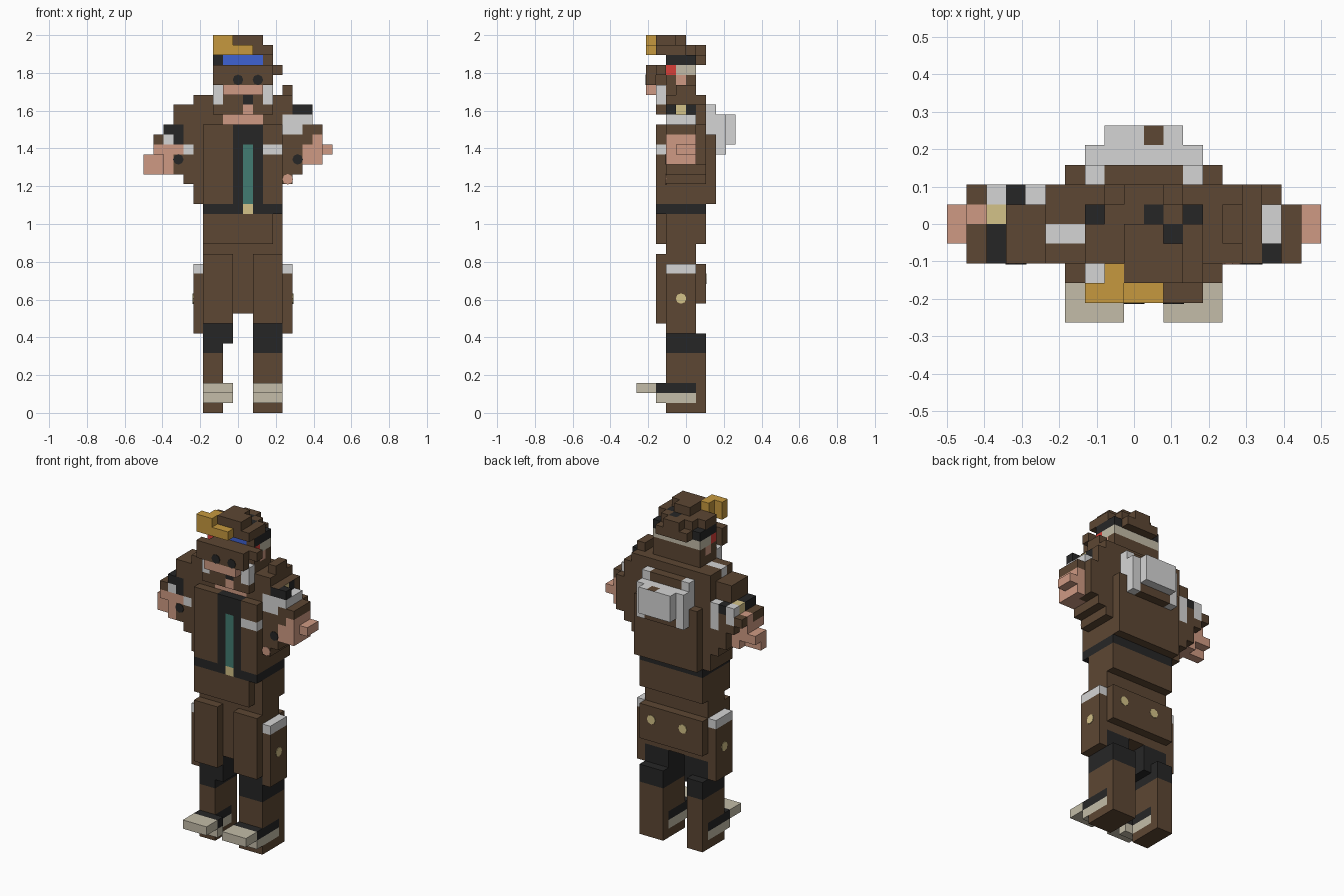
import bpy, bmesh
from mathutils import Vector

if "Cube" in bpy.data.objects:
    bpy.data.objects.remove(bpy.data.objects["Cube"])

U = 2 / 38                      # size of one block
ORIGIN = Vector((-9.5, -5, 0))  # grid corner, in blocks

# Colours (sRGB 0-255)
PALETTE = {
    "brown": (93, 71, 51), "black": (38, 38, 38), "grey": (213, 213, 213),
    "skin": (207, 154, 131), "gold": (198, 153, 62), "beige": (195, 188, 168),
    "brass": (212, 194, 136), "blue": (62, 98, 210), "teal": (66, 124, 114),
    "red": (215, 62, 56),
}


def linear(c):
    c /= 255
    return c / 12.92 if c <= 0.04045 else ((c + 0.055) / 1.055) ** 2.4


MATS = {}
for name, rgb in PALETTE.items():
    m = bpy.data.materials.new(name)
    m.use_nodes = True
    m.diffuse_color = (*map(linear, rgb), 1)
    bsdf = m.node_tree.nodes["Principled BSDF"]
    bsdf.inputs["Base Color"].default_value = m.diffuse_color
    bsdf.inputs["Roughness"].default_value = 0.9
    MATS[name] = m

cells = {}
painted = {}  # single block sides with their own colour


def box(part, colour, x0, x1, y0, y1, z0, z1):
    """Fill a box of blocks; later boxes repaint earlier ones."""
    for x in range(x0, x1):
        for y in range(y0, y1):
            for z in range(z0, z1):
                cells[x, y, z] = (part, colour)


# Legs and shoes
for side, x0, x1 in (("right", 6, 8), ("left", 11, 14)):
    leg, shoe = side + "_leg", side + "_shoe"
    box(leg, "brown", x0, x1, 3, 7, 0, 6)
    box(leg, "black", x0, x1, 3, 7, 6, 8)
    box(leg, "black", x0, x1, 3, 6, 8, 10)
    toe = x0 + 3
    box(shoe, "beige", x0, x1, 2, 6, 1, 2)
    box(shoe, "beige", x0, toe, 2, 3, 1, 2)
    box(shoe, "black", x0, x1, 2, 6, 2, 3)
    box(shoe, "beige", x0, toe, 0, 2, 2, 3)
    box(shoe, "black", x0, toe, 2, 3, 2, 3)
box("right_leg", "black", 8, 9, 3, 6, 7, 10)

# Coat skirt: core, front flaps, back flap, side pockets
box("coat_skirt", "brown", 6, 14, 3, 6, 10, 16)
for x0 in (6, 11):
    box("front_flaps", "brown", x0, x0 + 3, 2, 3, 9, 16)
box("back_flap", "brown", 6, 14, 6, 7, 11, 15)
for x in (5, 14):
    box("side_pockets", "brown", x, x + 1, 3, 6, 8, 14)
    box("side_pockets", "grey", x, x + 1, 3, 6, 14, 15)

# Waist and belt
box("waist", "brown", 6, 14, 3, 6, 16, 17)
box("waist", "brown", 6, 14, 3, 7, 17, 20)
box("waist", "brown", 6, 13, 2, 3, 17, 20)
box("belt", "black", 6, 14, 2, 7, 20, 21)
box("belt", "brass", 10, 11, 2, 3, 20, 21)

# Jacket, shirt and tie
box("jacket", "brown", 5, 14, 3, 7, 21, 30)
box("jacket", "brown", 14, 15, 3, 7, 23, 30)
box("jacket", "brown", 6, 14, 7, 8, 21, 28)
box("jacket", "brown", 8, 12, 7, 8, 28, 30)
box("jacket", "brown", 6, 9, 2, 3, 21, 29)
box("jacket", "brown", 12, 14, 2, 3, 21, 29)
box("jacket", "grey", 12, 14, 2, 3, 26, 27)
box("shirt", "black", 9, 12, 2, 3, 21, 29)
box("tie", "teal", 10, 11, 2, 3, 21, 27)

# Shoulders
box("shoulders", "brown", 5, 15, 3, 7, 30, 32)
box("shoulders", "brown", 8, 12, 7, 8, 30, 31)
box("shoulders", "brown", 14, 15, 4, 6, 32, 33)
box("shoulders", "grey", 5, 7, 4, 5, 31, 32)

# Right arm and hand
box("right_arm", "brown", 4, 5, 3, 7, 23, 29)
box("right_arm", "brown", 3, 4, 3, 7, 24, 29)
box("right_arm", "brown", 3, 5, 3, 6, 29, 31)
box("right_arm", "brown", 2, 3, 3, 7, 26, 29)
box("right_arm", "brown", 1, 2, 3, 7, 27, 28)
box("right_arm", "black", 2, 4, 3, 4, 28, 29)
box("right_arm", "black", 2, 3, 4, 5, 28, 29)
box("right_arm", "black", 3, 4, 3, 4, 27, 28)
box("right_arm", "grey", 2, 3, 3, 4, 27, 28)
box("right_arm", "grey", 4, 5, 3, 4, 26, 27)
box("right_arm", "brass", 2, 3, 5, 6, 28, 29)
box("right_arm", "grey", 2, 3, 6, 7, 27, 29)
box("right_arm", "black", 3, 4, 6, 7, 28, 29)
box("right_arm", "grey", 4, 5, 6, 7, 26, 29)
box("right_hand", "skin", 0, 2, 4, 6, 25, 26)
box("right_hand", "skin", 0, 2, 4, 5, 24, 25)
box("right_hand", "skin", 2, 3, 3, 6, 24, 26)
box("right_hand", "skin", 1, 3, 3, 6, 26, 27)
box("right_hand", "skin", 1, 2, 5, 6, 27, 28)
painted[(3, 3, 26), 1, 0] = "skin"

# Left arm and hand
box("left_arm", "brown", 15, 16, 3, 7, 24, 31)
box("left_arm", "brown", 16, 17, 3, 7, 25, 29)
box("left_arm", "brown", 17, 18, 3, 6, 28, 29)
box("left_arm", "grey", 14, 17, 3, 4, 29, 30)
box("left_arm", "grey", 16, 17, 4, 6, 29, 30)
box("left_arm", "grey", 14, 16, 3, 4, 28, 29)
box("left_arm", "black", 16, 17, 3, 4, 30, 31)
painted[(15, 3, 30), 1, 0] = "black"
painted[(15, 4, 30), 0, 1] = "brass"
painted[(15, 5, 30), 0, 1] = "black"
box("left_hand", "skin", 16, 17, 3, 5, 25, 27)
box("left_hand", "skin", 17, 18, 3, 6, 25, 28)
box("left_hand", "skin", 18, 19, 4, 6, 26, 27)

# Hood hanging on the back
box("hood", "grey", 7, 13, 8, 9, 26, 30)
box("hood", "grey", 8, 12, 9, 10, 27, 30)
box("hood", "brown", 8, 12, 8, 9, 26, 27)
painted[(10, 9, 29), 2, 1] = "brown"
for x in (7, 12):
    box("hood", "grey", x, x + 1, 7, 8, 28, 30)
    box("hood", "grey", x, x + 1, 6, 8, 30, 31)

# Neck and head
box("neck", "skin", 8, 12, 3, 6, 29, 30)
box("head", "brown", 7, 13, 2, 6, 30, 32)
box("head", "brown", 8, 12, 2, 6, 32, 34)
box("head", "skin", 10, 11, 2, 3, 30, 31)
box("head", "black", 10, 11, 2, 3, 31, 32)
box("head", "skin", 8, 12, 1, 3, 32, 33)
for x in (7, 12):
    box("whiskers", "grey", x, x + 1, 2, 3, 31, 33)
    box("ears", "brown", x, x + 1, 3, 6, 32, 34)
    box("ears", "skin", x, x + 1, 4, 5, 33, 34)

# Brow mask
box("brow", "brown", 7, 13, 1, 2, 33, 35)

# Hat with coloured band and crest
box("hat_band", "beige", 7, 13, 4, 6, 34, 35)
box("hat_band", "red", 7, 13, 3, 4, 34, 35)
box("hat_band", "brown", 8, 14, 2, 3, 34, 35)
box("hat", "brown", 8, 12, 3, 7, 35, 36)
for x in (7, 12):
    box("hat", "black", x, x + 1, 3, 6, 35, 36)
painted[(12, 3, 35), 1, 0] = "brown"
box("hat", "blue", 8, 12, 3, 4, 35, 36)
box("hat", "brown", 8, 12, 3, 6, 36, 37)
box("hat", "brown", 9, 11, 6, 7, 36, 37)
box("hat", "brown", 12, 13, 3, 5, 36, 37)
box("hat", "brown", 7, 8, 3, 5, 36, 37)
box("hat", "brown", 9, 13, 2, 3, 36, 37)
box("hat", "brown", 9, 12, 2, 4, 37, 38)
box("hat", "brown", 9, 11, 4, 5, 37, 38)
painted[(11, 4, 36), 2, 1] = "black"
painted[(10, 5, 36), 2, 1] = "black"
box("crest", "gold", 7, 11, 1, 2, 36, 37)
box("crest", "gold", 7, 9, 1, 2, 37, 38)
box("crest", "gold", 8, 9, 2, 3, 36, 38)


def build(part):
    """Skin the exposed sides of a part's blocks and merge flat regions."""
    own = {c: v[1] for c, v in cells.items() if v[0] == part}
    colours = sorted(set(own.values())
                     | {v for k, v in painted.items() if k[0] in own})
    bm = bmesh.new()
    for c, colour in own.items():
        for axis in range(3):
            for sign in (0, 1):
                n = list(c)
                n[axis] += 2 * sign - 1
                if tuple(n) in cells:
                    continue
                a, b = (axis + 1) % 3, (axis + 2) % 3
                ring = []
                for da, db in ((0, 0), (1, 0), (1, 1), (0, 1)):
                    p = Vector(c)
                    p[axis] += sign
                    p[a] += da
                    p[b] += db
                    ring.append(bm.verts.new((p + ORIGIN) * U))
                f = bm.faces.new(ring if sign else ring[::-1])
                shade = painted.get((c, axis, sign), colour)
                f.material_index = colours.index(shade)
    bmesh.ops.remove_doubles(bm, verts=bm.verts, dist=U / 100)
    bmesh.ops.dissolve_limit(bm, angle_limit=0.01, verts=bm.verts,
                             edges=bm.edges, delimit={"MATERIAL"})
    finish(part, bm, colours)


def finish(name, bm, colours):
    mesh = bpy.data.meshes.new(name)
    bm.to_mesh(mesh)
    bm.free()
    for colour in colours:
        mesh.materials.append(MATS[colour])
    bpy.context.collection.objects.link(bpy.data.objects.new(name, mesh))


def disc(name, colour, x, y, z, normal):
    """Thin eight-sided plate on the side of a block."""
    bm = bmesh.new()
    n = Vector(normal)
    turn = n.to_track_quat("Z", "Y").to_matrix().to_4x4()
    bmesh.ops.create_cone(bm, cap_ends=True, segments=8, radius1=0.53,
                          radius2=0.53, depth=0.12)
    centre = Vector((x + 0.5, y + 0.5, z + 0.5)) + n * 0.5 + ORIGIN
    for v in bm.verts:
        v.co = (turn @ v.co + centre) * U
    finish(name, bm, [colour])


for part in sorted({v[0] for v in cells.values()}):
    build(part)

# Buttons, eyes and round sleeve marks
FRONT, BACK = (0, -1, 0), (0, 1, 0)
for label, x, eye_x, back_x, nx in (("right", 5, 9, 8, -1), ("left", 14, 11, 12, 1)):
    disc(label + "_pocket_button", "brass", x, 4, 11, (nx, 0, 0))
    disc(label + "_back_button", "brass", back_x, 6, 13, BACK)
    disc(label + "_eye", "black", eye_x, 1, 33, FRONT)
disc("right_sleeve_mark", "black", 3, 3, 25, FRONT)
disc("left_sleeve_mark", "black", 15, 3, 25, FRONT)
disc("left_sleeve_patch", "skin", 14, 3, 23, FRONT)
